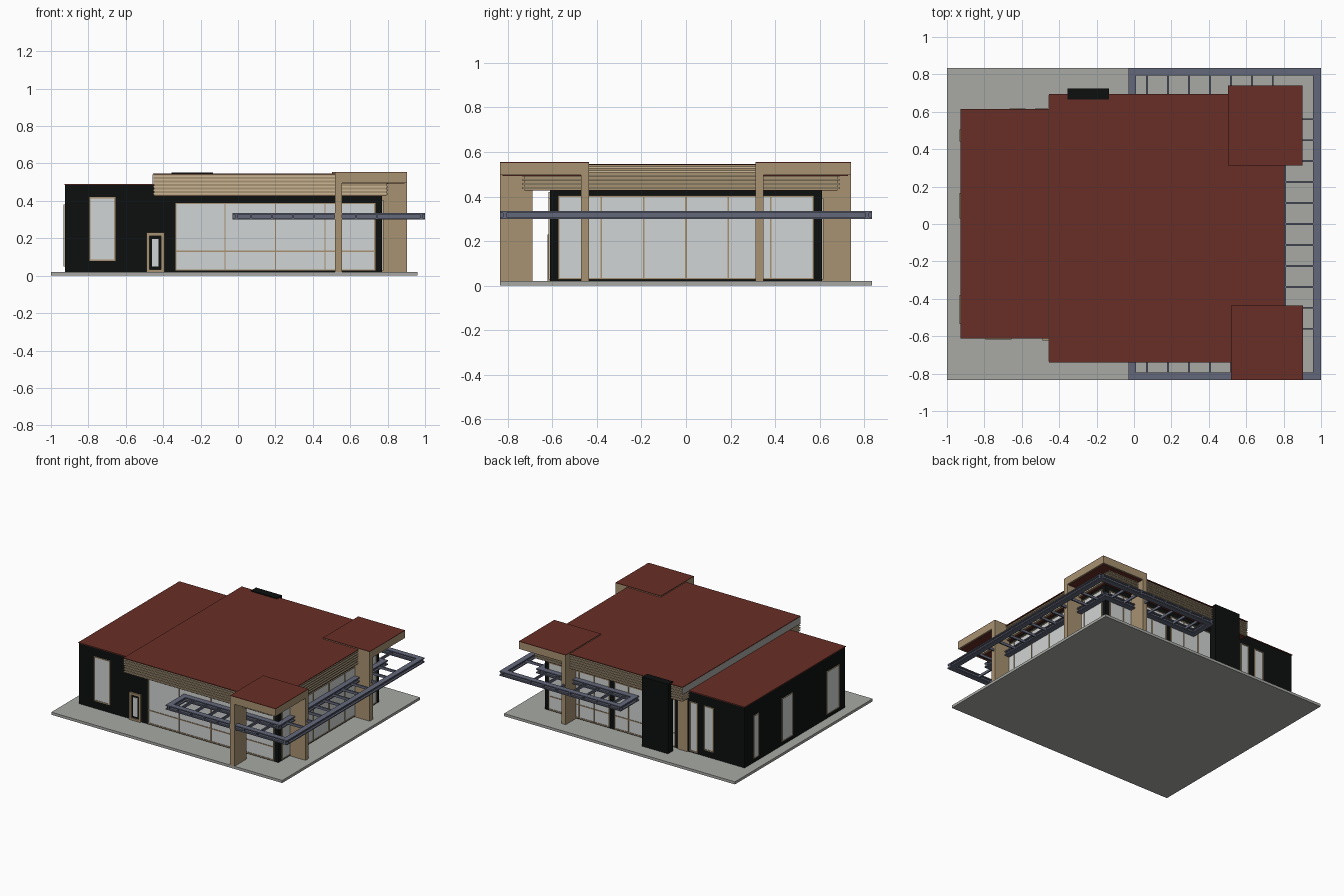
import bpy, bmesh

if "Cube" in bpy.data.objects:
    bpy.data.objects.remove(bpy.data.objects["Cube"])


def material(name, r, g, b):
    m = bpy.data.materials.new(name)
    m.diffuse_color = (r, g, b, 1)
    m.use_nodes = True
    m.node_tree.nodes["Principled BSDF"].inputs["Base Color"].default_value = m.diffuse_color
    return m


RED = material("roof_red", 0.141, 0.027, 0.019)
TAN = material("tan_stone", 0.392, 0.287, 0.168)
CREAM = material("cream_slat", 0.60, 0.48, 0.31)
BLACK = material("black_wall", 0.004, 0.005, 0.005)
GLASS = material("pale_glass", 0.64, 0.66, 0.66)
SLATE = material("slate_steel", 0.127, 0.138, 0.195)
CONCRETE = material("concrete", 0.392, 0.402, 0.376)


def boxes(name, mat, items):
    """One object from boxes given as (x0, x1, y0, y1, z0, z1)."""
    bm = bmesh.new()
    for x0, x1, y0, y1, z0, z1 in items:
        vs = bmesh.ops.create_cube(bm, size=1)["verts"]
        for v in vs:
            v.co = ((x0 + x1) / 2 + v.co.x * (x1 - x0),
                    (y0 + y1) / 2 + v.co.y * (y1 - y0),
                    (z0 + z1) / 2 + v.co.z * (z1 - z0))
    mesh = bpy.data.meshes.new(name)
    bm.to_mesh(mesh)
    bm.free()
    mesh.materials.append(mat)
    ob = bpy.data.objects.new(name, mesh)
    bpy.context.collection.objects.link(ob)
    return ob


def on_wall(wall, u0, u1, z0, z1, depth):
    """Box lying on a wall (axis, position, outward sign)."""
    axis, p, s = wall
    a, b = sorted((p - s * 0.002, p + s * depth))
    return (u0, u1, a, b, z0, z1) if axis == "y" else (a, b, u0, u1, z0, z1)


def window(name, wall, u0, u1, z0, z1, uprights=(), rails=(), f=0.007):
    """Glass plate with a tan frame and glazing bars."""
    boxes(name + "_glass", GLASS, [on_wall(wall, u0, u1, z0, z1, 0.003)])
    bars = [on_wall(wall, u - f / 2, u + f / 2, z0, z1, 0.008)
            for u in (u0 + f / 2, u1 - f / 2, *uprights)]
    bars += [on_wall(wall, u0, u1, z - f / 2, z + f / 2, 0.007)
             for z in (z0 + f / 2, z1 - f / 2, *rails)]
    boxes(name + "_frame", TAN, bars)


FRONT, BACK = ("y", -0.61, -1), ("y", 0.61, 1)
RIGHT, LEFT = ("x", 0.77, 1), ("x", -0.925, -1)

# Base slab and walls
boxes("base_slab", CONCRETE, [(-1, 0.96, -0.835, 0.835, 0, 0.02)])
boxes("main_hall_walls", BLACK, [(-0.455, 0.77, -0.61, 0.61, 0.02, 0.435)])
boxes("side_wing_walls", BLACK, [(-0.925, -0.45, -0.61, 0.61, 0.02, 0.484)])
boxes("side_wing_roof", RED, [(-0.928, -0.45, -0.612, 0.614, 0.484, 0.49)])
boxes("back_pillar", BLACK, [(-0.355, -0.135, 0.665, 0.725, 0.02, 0.553)])

# Big glazing of the hall
window("front_glazing", FRONT, -0.335, 0.735, 0.027, 0.39, (-0.07, 0.2, 0.465), (0.13,))
window("right_glazing", RIGHT, -0.575, 0.575, 0.027, 0.405,
       [i * 0.19 for i in range(-2, 3)])
window("back_glazing_a", BACK, 0.22, 0.735, 0.027, 0.39, (0.35, 0.48, 0.61), (0.13,))
window("back_glazing_b", BACK, -0.34, 0.18, 0.027, 0.39, (-0.2, -0.07, 0.06), (0.13,))
boxes("back_wall_panel", TAN, [on_wall(BACK, -0.445, -0.36, 0.02, 0.43, 0.009)])

# Wing windows
window("wing_front_window", FRONT, -0.795, -0.655, 0.08, 0.42)
window("wing_back_window_a", BACK, -0.665, -0.58, 0.07, 0.41)
window("wing_back_window_b", BACK, -0.53, -0.46, 0.03, 0.41)
for i, (a, b) in enumerate([(0.44, 0.505), (0.03, 0.165), (-0.535, -0.38)]):
    window(f"wing_left_window_{i}", LEFT, a, b, 0.05, 0.38, f=0.005)

# Front door
boxes("door_frame", TAN, [on_wall(FRONT, -0.49, -0.472, 0.02, 0.23, 0.012),
                          on_wall(FRONT, -0.411, -0.393, 0.02, 0.23, 0.012),
                          on_wall(FRONT, -0.49, -0.393, 0.212, 0.23, 0.012),
                          on_wall(FRONT, -0.49, -0.393, 0.02, 0.034, 0.012)])
boxes("door_glass", GLASS, [on_wall(FRONT, -0.46, -0.424, 0.05, 0.195, 0.004)])

# Hall roof: fascia core, slats, red top and soffit
X0, X1, Y0, Y1 = -0.455, 0.805, -0.74, 0.695
boxes("roof_fascia", TAN, [(X0 + 0.005, X1 - 0.012, Y0 + 0.012, Y1 - 0.012, 0.43, 0.542)])
slats, caps = [], []
for i in range(6):
    z = 0.434 + i * 0.0185
    slats.append((X0, X1 - 0.004, Y0 + 0.004, Y1 - 0.004, z, z + 0.008))
boxes("roof_slats", CREAM, slats)
boxes("roof_end_plate", CONCRETE, [(X0 - 0.001, X0 + 0.006, Y0 + 0.004, Y1 - 0.004, 0.488, 0.541)])
boxes("roof_top", RED, [(X0, X1, Y0, Y1, 0.541, 0.546)])
boxes("roof_soffit", RED, [(X0 + 0.008, X1 - 0.015, Y0 + 0.015, Y1 - 0.015, 0.427, 0.432)])


# Corner towers: roof block on two blade legs
def tower(name, x0, x1, y_in, y_out, wide):
    s = 1 if y_out > y_in else -1
    ya, yb = sorted((y_in, y_out))
    la = sorted((y_out, y_out - s * wide))
    lb = sorted((y_in, y_in + s * 0.037))
    boxes(name + "_fascia", TAN, [(x0, x1, ya, yb, 0.496, 0.551)])
    boxes(name + "_roof", RED, [(x0, x1, ya, yb, 0.551, 0.555)])
    boxes(name + "_soffit", RED, [(x0 + 0.012, x1 - 0.012, ya + 0.012, yb - 0.012, 0.493, 0.498)])
    boxes(name + "_legs", TAN, [(x0, x0 + 0.037, *la, 0.02, 0.55),
                                (x1 - 0.132, x1, *lb, 0.02, 0.55)])


tower("front_tower", 0.518, 0.903, -0.435, -0.835, 0.145)
tower("back_tower", 0.503, 0.90, 0.312, 0.74, 0.13)


# Steel canopy: I-beams around front, right and back, with thin rungs
def i_beam(x0, x1, y0, y1):
    z0, z1, t, w = 0.30, 0.335, 0.008, 0.014
    web = (x0, x1, y0 + w, y1 - w) if x1 - x0 > y1 - y0 else (x0 + w, x1 - w, y0, y1)
    return [(x0, x1, y0, y1, z0, z0 + t), (x0, x1, y0, y1, z1 - t, z1), (*web, z0, z1)]


W = 0.042
beams = i_beam(1 - W, 1, -0.835, 0.835) + i_beam(0.772, 0.772 + W, -0.655, 0.655)
rungs = []
for s in (-1, 1):
    outer = sorted((s * 0.835, s * (0.835 - W)))
    inner = sorted((s * 0.613, s * (0.613 + W)))
    end = sorted((s * 0.613, s * 0.835))
    beams += i_beam(-0.03, 1, *outer) + i_beam(-0.03, 0.772 + W, *inner)
    beams += i_beam(-0.03, -0.03 + W, *end)
    for i in range(7):
        x = 0.07 + i * 0.112
        rungs.append((x - 0.005, x + 0.005, *end, 0.308, 0.327))
for i in range(-5, 6):
    y = i * 0.112
    rungs.append((0.78, 0.98, y - 0.005, y + 0.005, 0.308, 0.327))
boxes("canopy_beams", SLATE, beams)
boxes("canopy_rungs", SLATE, rungs)
